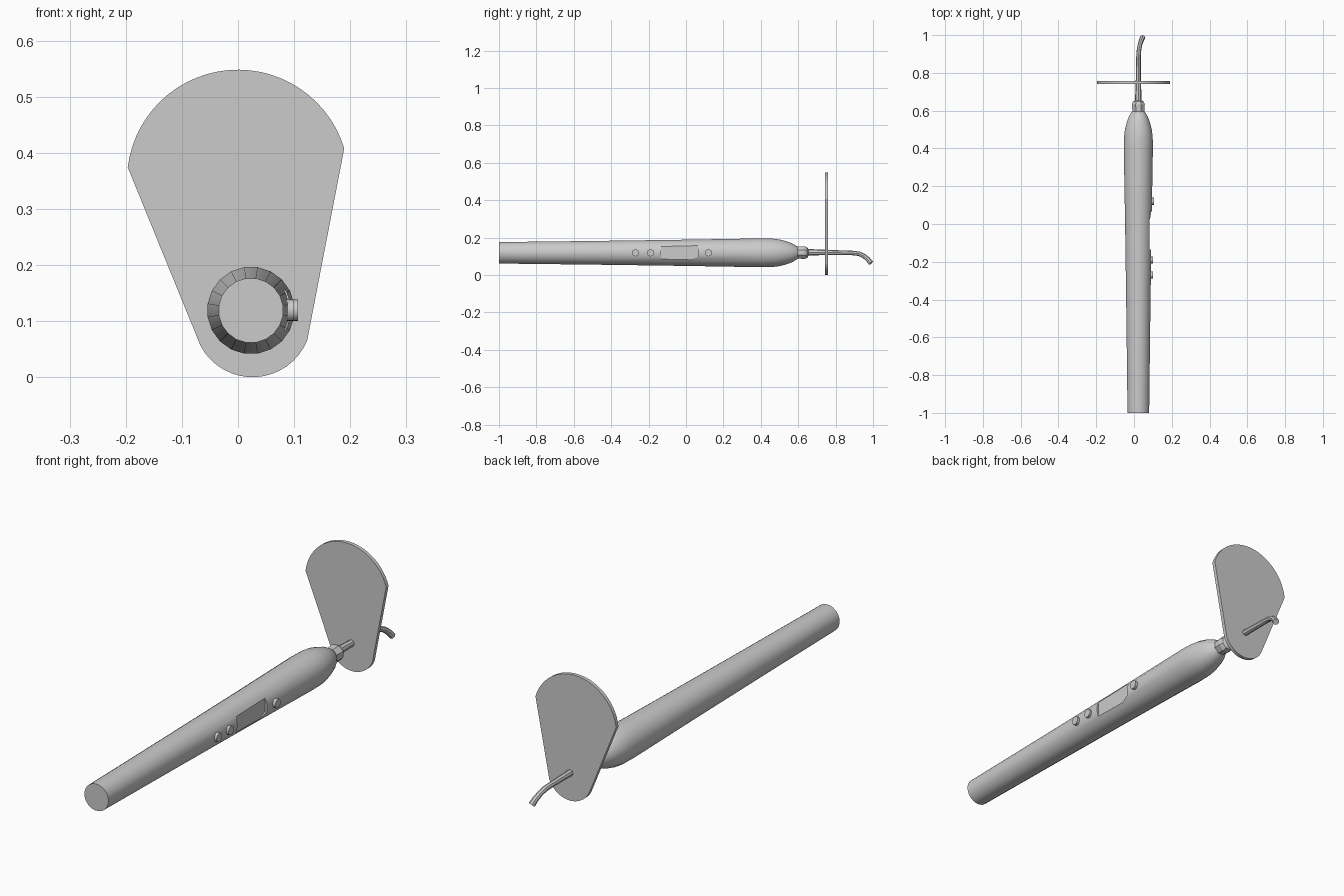
import bpy, bmesh, math

if "Cube" in bpy.data.objects:
    bpy.data.objects.remove(bpy.data.objects["Cube"])

CX, CZ = 0.023, 0.119   # handle axis runs along y through this point


def finish(bm, name, angle=30):
    bmesh.ops.recalc_face_normals(bm, faces=bm.faces)
    me = bpy.data.meshes.new(name)
    bm.to_mesh(me)
    bm.free()
    ob = bpy.data.objects.new(name, me)
    bpy.context.collection.objects.link(ob)
    smooth(ob, angle)
    return ob


def smooth(ob, angle=30):
    bpy.ops.object.select_all(action='DESELECT')
    ob.select_set(True)
    bpy.context.view_layer.objects.active = ob
    bpy.ops.object.shade_smooth_by_angle(angle=math.radians(angle))


def loft(name, rings, sides, angle=30):
    """Capped tube through rings of (x, y, z, radius), each lying in an xz plane."""
    bm = bmesh.new()
    loops = []
    for x, y, z, r in rings:
        loops.append([bm.verts.new((x + r * math.cos(2 * math.pi * (i + .5) / sides), y,
                                    z + r * math.sin(2 * math.pi * (i + .5) / sides)))
                      for i in range(sides)])
    for a, b in zip(loops, loops[1:]):
        for i in range(sides):
            j = (i + 1) % sides
            bm.faces.new((a[i], a[j], b[j], b[i]))
    bm.faces.new(loops[0])
    bm.faces.new(loops[-1])
    return finish(bm, name, angle)


def prism(name, pts, offset, angle=30):
    """Extrude a flat outline of 3D points along an offset."""
    bm = bmesh.new()
    face = bm.faces.new([bm.verts.new(p) for p in pts])
    top = bmesh.ops.extrude_face_region(bm, geom=[face])['geom']
    bmesh.ops.translate(bm, vec=offset,
                        verts=[v for v in top if isinstance(v, bmesh.types.BMVert)])
    return finish(bm, name, angle)


def arc(cx, cz, r, a0, a1, n):
    return [(cx + r * math.cos(math.radians(a0 + (a1 - a0) * i / n)),
             cz + r * math.sin(math.radians(a0 + (a1 - a0) * i / n))) for i in range(n + 1)]


# Tapered handle with rounded shoulder
profile = [(-1, .058), (-.5, .064), (0, .071), (.4, .078), (.46, .077), (.5, .072),
           (.535, .063), (.565, .052), (.585, .041), (.6, .030)]
handle = loft("handle", [(CX, y, CZ, r) for y, r in profile], 20)

# Flat display window cut into the right side
window = [(-.135, .08), (-.135, .152), (.03, .162), (.065, .162), (.065, .098), (.02, .08)]
cutter = prism("display_cutter", [(.083, y, z) for y, z in window], (.06, 0, 0))
mod = handle.modifiers.new("display", 'BOOLEAN')
mod.operation, mod.object, mod.solver = 'DIFFERENCE', cutter, 'EXACT'
bpy.context.view_layer.objects.active = handle
bpy.ops.object.modifier_apply(modifier=mod.name)
bpy.data.objects.remove(cutter)
smooth(handle)

# Buttons on the right side
for label, y, x_end in (("rear", -.27, .1), ("middle", -.19, .1), ("power", .12, .107)):
    ring = arc(y, .119, .019, 0, 360, 16)[:-1]
    prism(label + "_button", [(.075, b, z) for b, z in ring], (x_end - .075, 0, 0))

# Faceted neck collar
neck = [(.57, .034), (.6, .034), (.632, .037), (.648, .031), (.655, .018)]
loft("neck_collar", [(CX, y, CZ + .001, r) for y, r in neck], 8, 20)

# Light guard plate
outline = arc(0, .35, .198, 17, 173, 28) + arc(.026, .105, .105, 208, 338, 16)
prism("guard_plate", [(x, .742, z) for x, z in outline], (0, .016, 0))

# Bent light-guide tip
path = [(.023, .64, .122, .018), (.023, .75, .121, .014), (.024, .89, .118, .012),
        (.027, .925, .114, .012), (.032, .95, .103, .012), (.039, .972, .085, .013),
        (.046, .989, .064, .014)]
curve = bpy.data.curves.new("light_tip", 'CURVE')
curve.dimensions = '3D'
curve.bevel_depth = 1
curve.bevel_resolution = 2
curve.use_fill_caps = True
spline = curve.splines.new('POLY')
spline.points.add(len(path) - 1)
for p, (x, y, z, r) in zip(spline.points, path):
    p.co = (x, y, z, 1)
    p.radius = r
tip = bpy.data.objects.new("light_tip", curve)
bpy.context.collection.objects.link(tip)
bpy.ops.object.select_all(action='DESELECT')
tip.select_set(True)
bpy.context.view_layer.objects.active = tip
bpy.ops.object.convert(target='MESH')
smooth(bpy.context.view_layer.objects.active, 40)
